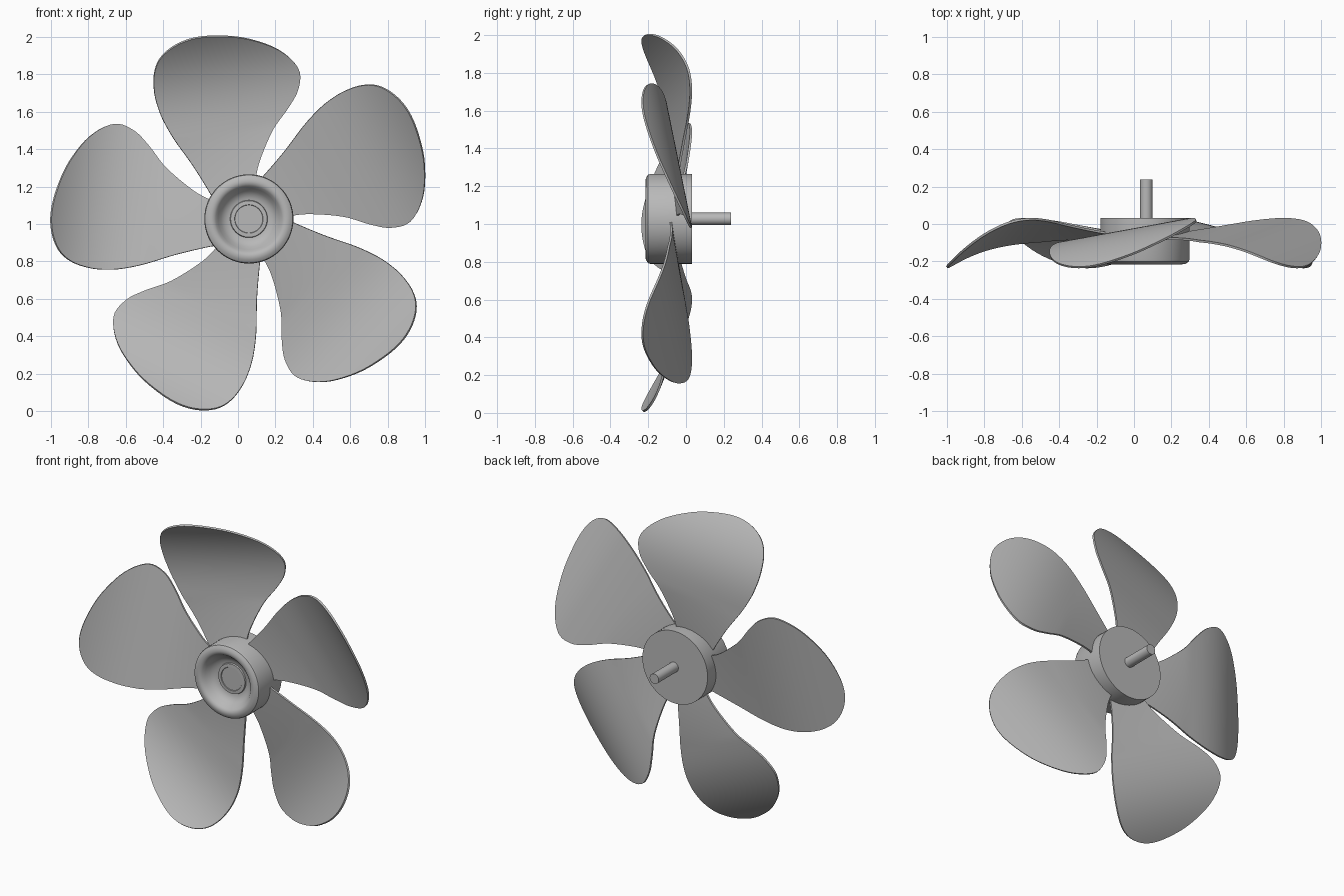
import bpy, bmesh, math
from mathutils import Vector

if "Cube" in bpy.data.objects:
    bpy.data.objects.remove(bpy.data.objects["Cube"])

CX, CZ = 0.058, 1.027          # hub axis
BX, BZ = 0.046, 1.017          # centre of the blade ring

grey = bpy.data.materials.new("mid_grey")
grey.diffuse_color = (0.48, 0.48, 0.48, 1)
grey.use_nodes = True
grey.node_tree.nodes["Principled BSDF"].inputs["Base Color"].default_value = grey.diffuse_color


def finish(name, bm, angle):
    bmesh.ops.recalc_face_normals(bm, faces=bm.faces[:])
    me = bpy.data.meshes.new(name)
    bm.to_mesh(me)
    bm.free()
    ob = bpy.data.objects.new(name, me)
    bpy.context.collection.objects.link(ob)
    me.materials.append(grey)
    bpy.ops.object.select_all(action='DESELECT')
    ob.select_set(True)
    bpy.context.view_layer.objects.active = ob
    bpy.ops.object.shade_smooth_by_angle(angle=math.radians(angle))
    return ob


def lathe(name, profile, cx, steps=64):
    """Turn an (r, y) profile around an axis along y."""
    bm = bmesh.new()
    vs = [bm.verts.new((cx + r, y, CZ)) for r, y in profile]
    es = [bm.edges.new(p) for p in zip(vs, vs[1:])]
    bmesh.ops.spin(bm, geom=vs + es, cent=(cx, 0, CZ), axis=(0, 1, 0),
                   angle=2 * math.pi, steps=steps)
    bmesh.ops.remove_doubles(bm, verts=bm.verts[:], dist=1e-4)
    return finish(name, bm, 30)


def smooth_path(pts, sub):
    """Catmull-Rom curve through the points."""
    p = [Vector(q) for q in pts]
    p = [2 * p[0] - p[1]] + p + [2 * p[-1] - p[-2]]
    out = []
    for i in range(1, len(p) - 2):
        a, b, c, d = p[i - 1:i + 3]
        for k in range(sub):
            t = k / sub
            out.append(0.5 * (2 * b + (c - a) * t + (2 * a - 5 * b + 4 * c - d) * t * t
                              + (3 * b - a - 3 * c + d) * t ** 3))
    return out + [p[-2]]


# Blade edges as (along, across), root to tip
TRAIL = [(.13, -.075), (.219, -.088), (.318, -.129), (.465, -.223), (.567, -.322),
         (.66, -.393), (.77, -.413), (.887, -.33), (.976, -.18), (1.02, -.03)]
TIP = (1.033, .105)
LEAD = [(.09, .14), (.178, .165), (.349, .232), (.499, .302), (.609, .342),
        (.69, .36), (.781, .366), (.88, .349), (.957, .303), (1.01, .217)]
SUB = 5
outline = smooth_path(TRAIL + [TIP] + LEAD[::-1], SUB)
half = len(TRAIL) * SUB
TRAIL_EDGE, LEAD_EDGE = outline[:half + 1], outline[half:][::-1]


def sweep_depth(u, v):
    """Pitch across the blade, flatter at the root, curling forward at the tip."""
    k = max(.5 - u, 0) / .3
    return (-.037 - .022 * k ** 1.5 - (.18 - .06 * k) * v
            - .145 * (max(u - .5, 0) / .5) ** 2.6)


def blade(name, base, shift):
    bm = bmesh.new()
    n = 16
    c, s = math.cos(base), math.sin(base)
    rows = []
    for a, b in zip(TRAIL_EDGE, LEAD_EDGE):
        row = []
        for k in range(n + 1):
            u, v = a.lerp(b, k / n)
            y = sweep_depth(u, v)
            u += shift * u
            row.append(bm.verts.new((BX + u * c - v * s, y, BZ + u * s + v * c)))
        rows.append(row)
    for r0, r1 in zip(rows, rows[1:]):
        for k in range(n):
            bm.faces.new((r0[k], r0[k + 1], r1[k + 1], r1[k]))
    bmesh.ops.remove_doubles(bm, verts=bm.verts[:], dist=1e-4)
    ob = finish(name, bm, 40)
    sol = ob.modifiers.new("thickness", 'SOLIDIFY')
    sol.thickness = 0.012
    sol.offset = 0
    bpy.ops.object.modifier_apply(modifier=sol.name)
    bpy.ops.object.shade_smooth_by_angle(angle=math.radians(40))
    return ob


# Hub with bevelled rim, dished front and centre button
lathe("hub", [(0, .032), (.238, .032), (.238, -.19), (.234, -.201), (.218, -.212),
              (.2, -.215), (.186, -.212), (.176, -.204), (.164, -.188), (.148, -.165),
              (.13, -.15), (.112, -.143), (.1, -.141), (.097, -.15), (.076, -.151),
              (.074, -.147), (0, -.147)], CX)

# Drive shaft at the back
lathe("shaft", [(0, .02), (.033, .02), (.033, .237), (0, .237)], CX + .008, 32)

# Five blades
for i, shift in enumerate((-.024, .005, .005, .009, .003)):
    blade(f"blade_{i + 1}", math.radians(100 + 72 * i), shift)
